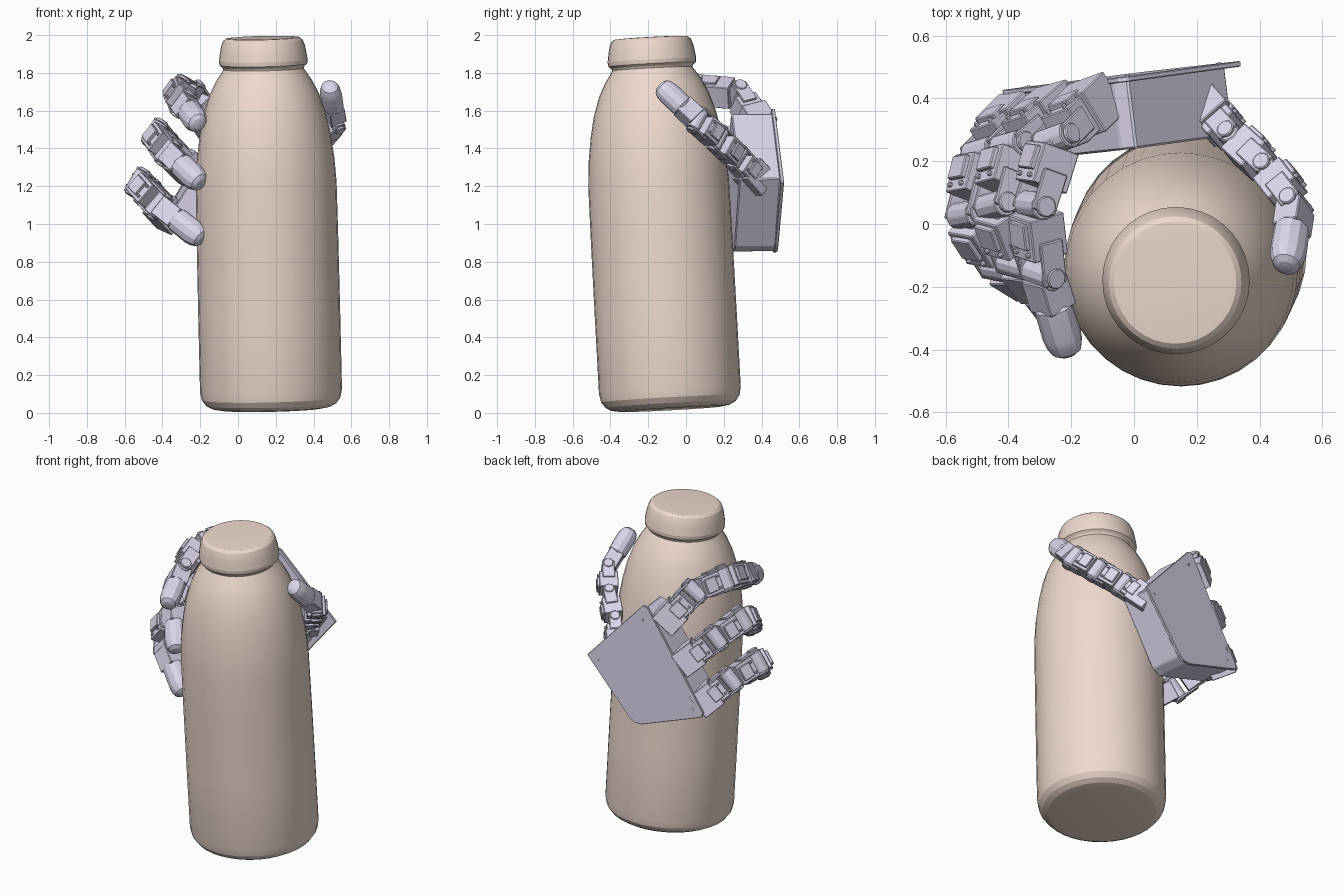
import bpy, bmesh, math
from mathutils import Vector, Matrix

if "Cube" in bpy.data.objects:
    bpy.data.objects.remove(bpy.data.objects["Cube"])


def material(name, color):
    m = bpy.data.materials.new(name)
    m.diffuse_color = (*color, 1)
    m.use_nodes = True
    m.node_tree.nodes["Principled BSDF"].inputs["Base Color"].default_value = m.diffuse_color
    return m


TAN = material("tan", (0.86, 0.70, 0.61))
LILAC = material("lilac", (0.72, 0.67, 0.84))


def finish(name, bm, mat, bevel=0.0, smooth=None):
    bmesh.ops.recalc_face_normals(bm, faces=bm.faces)
    me = bpy.data.meshes.new(name)
    bm.to_mesh(me)
    bm.free()
    me.materials.append(mat)
    ob = bpy.data.objects.new(name, me)
    bpy.context.collection.objects.link(ob)
    if bevel:
        mod = ob.modifiers.new("bevel", 'BEVEL')
        mod.width, mod.segments, mod.limit_method = bevel, 1, 'ANGLE'
    if smooth:
        bpy.ops.object.select_all(action='DESELECT')
        ob.select_set(True)
        bpy.context.view_layer.objects.active = ob
        bpy.ops.object.shade_smooth_by_angle(angle=math.radians(smooth))
    return ob


def frame(origin, along, side):
    """Matrix with x = side, y = along, z = normal."""
    y = Vector(along).normalized()
    z = Vector(side).cross(y).normalized()
    x = y.cross(z)
    m = Matrix((x, y, z)).transposed().to_4x4()
    m.translation = origin
    return m


def box(bm, m, center, size):
    bmesh.ops.create_cube(bm, size=1, matrix=m @ Matrix.Translation(center) @ Matrix.Diagonal((*size, 1)))


def drum(bm, m, center, radius, length, axis='x', n=12):
    rot = {'x': Matrix.Rotation(math.pi / 2, 4, 'Y'), 'z': Matrix.Identity(4)}[axis]
    bmesh.ops.create_cone(bm, cap_ends=True, segments=n, radius1=radius, radius2=radius,
                          depth=length, matrix=m @ Matrix.Translation(center) @ rot)


def lathe(name, profile, m, n, mat, squash=1.0, smooth=None):
    """Revolve (radius, distance) pairs around the local y axis."""
    bm = bmesh.new()
    rings = []
    for r, h in profile:
        rings.append([bm.verts.new(m @ Vector((r * math.cos(2 * math.pi * i / n), h,
                      squash * r * math.sin(2 * math.pi * i / n)))) for i in range(n)])
    for a, b in zip(rings, rings[1:]):
        for i in range(n):
            bm.faces.new((a[i], a[(i + 1) % n], b[(i + 1) % n], b[i]))
    bm.faces.new(rings[0])
    bm.faces.new(rings[-1])
    return finish(name, bm, mat, smooth=smooth)


# Bottle, leaning slightly along its axis
base, top = Vector((0.177, -0.08, 0.02)), Vector((0.131, -0.187, 1.988))
bottle = [(0.27, 0), (0.315, 0.008), (0.345, 0.025), (0.367, 0.055), (0.376, 0.10), (0.376, 0.5),
          (0.375, 0.9), (0.373, 1.2), (0.364, 1.33), (0.346, 1.46), (0.323, 1.57), (0.29, 1.67),
          (0.255, 1.74), (0.222, 1.79), (0.212, 1.805), (0.217, 1.815), (0.232, 1.828),
          (0.235, 1.85), (0.229, 1.89), (0.221, 1.93), (0.211, 1.955), (0.195, 1.968), (0.17, 1.970)]
lathe("bottle", bottle, frame(base, top - base, (1, 0, 0)), 36, TAN, smooth=14)

# Palm: back plate and body, both extruded from an outline in x, z
NORMAL = Vector((0.124, -0.992, -0.01))


def prism(name, outline, y_shift, depth, bevel):
    bm = bmesh.new()
    back = [bm.verts.new((x, 0.52 + 0.125 * (x - 0.34) - 0.01 * (z - 1.21) + y_shift, z)) for x, z in outline]
    front = [bm.verts.new(v.co + NORMAL * depth) for v in back]
    bm.faces.new(back)
    bm.faces.new(front)
    for i in range(len(back)):
        j = (i + 1) % len(back)
        bm.faces.new((back[i], back[j], front[j], front[i]))
    return finish(name, bm, LILAC, bevel)


prism("palm_plate", [(0.34, 1.22), (-0.02, 1.61), (-0.05, 1.61), (-0.42, 1.01), (-0.41, 0.98),
                     (-0.02, 0.85), (0.03, 0.853), (0.07, 0.885)], 0, 0.018, 0.003)
prism("palm_body", [(0.29, 1.24), (-0.02, 1.585), (-0.07, 1.56), (-0.40, 1.03), (-0.38, 0.98),
                    (-0.01, 0.855), (0.05, 0.88)], -0.012, 0.22, 0.006)

# Plate screws
bm = bmesh.new()
for x, z in [(0.27, 1.2), (-0.02, 1.52), (-0.35, 1.02), (0.01, 0.91)]:
    p = Vector((x, 0.52 + 0.125 * (x - 0.34), z))
    drum(bm, frame(p, (0, 0, 1), NORMAL.cross((0, 0, 1))), (0, 0, 0), 0.008, 0.006, 'z', 8)
finish("plate_screws", bm, LILAC)


def link(bm, m, length, w, t, out):
    """One motorised link: housing, lid, fork arms, horns, and hinge at the far end."""
    box(bm, m, (0, length * 0.42, 0), (w * 0.86, length * 0.6, t))
    box(bm, m, (0, length * 0.36, out * t * 0.5), (w * 0.6, length * 0.36, t * 0.25))
    box(bm, m, (0, length * 0.08, 0), (w * 0.5, length * 0.3, t * 0.5))
    for s in (-1, 1):
        box(bm, m, (s * w * 0.46, length * 0.78, 0), (w * 0.1, length * 0.62, t * 0.65))
        drum(bm, m, (s * w * 0.5, length, 0), t * 0.26, w * 0.12)
        for k in (-1, 1):
            drum(bm, m, (s * w * 0.24, length * (0.42 + 0.2 * k), out * t * 0.52), 0.009, 0.02, 'z', 8)
    drum(bm, m, (0, length, 0), t * 0.34, w * 0.86)


def finger(name, points, side, w=0.145, t=0.13):
    pts = [Vector(p) for p in points]
    bm = bmesh.new()
    # Knuckle motor seated on the palm
    box(bm, frame(pts[0], pts[1] - pts[0], side), (0, 0, 0), (w * 1.1, 0.14, t * 1.15))
    for p, q in zip(pts[:-2], pts[1:-1]):
        m = frame(p, q - p, side)
        axis = base.lerp(top, 0.65)
        out = 1 if (m.to_3x3() @ Vector((0, 0, 1))).dot(p - axis) > 0 else -1
        link(bm, m, (q - p).length, w, t, out)
    # Bracket and rounded tip
    p, q = pts[-2:]
    m, length = frame(p, q - p, side), (q - p).length
    box(bm, m, (0, length * 0.28, 0), (w * 0.8, length * 0.46, t * 0.8))
    finish(name, bm, LILAC, 0.004)
    r, end = w * 0.46, length + 0.055
    tip = [(r * 0.85, length * 0.45), (r, length * 0.5), (r * 1.02, end - r * 1.1), (r * 0.95, end - r * 0.65),
           (r * 0.78, end - r * 0.25), (r * 0.45, end - r * 0.05), (r * 0.12, end)]
    lathe(name + "_tip", tip, m, 12, LILAC, squash=0.9, smooth=20)


# Three fingers round the left side
HINGE = (0.5, 0.08, 0.86)
finger("upper_finger", [(-0.15, 0.37, 1.54), (-0.25, 0.27, 1.69), (-0.315, 0.06, 1.71),
                        (-0.29, -0.16, 1.64), (-0.225, -0.37, 1.55)], HINGE)
finger("middle_finger", [(-0.27, 0.35, 1.30), (-0.39, 0.25, 1.42), (-0.44, 0.06, 1.48),
                         (-0.37, -0.13, 1.38), (-0.225, -0.31, 1.24)], HINGE)
finger("lower_finger", [(-0.38, 0.33, 1.06), (-0.48, 0.23, 1.17), (-0.53, 0.03, 1.22),
                        (-0.42, -0.14, 1.10), (-0.225, -0.26, 0.945)], HINGE)

# Thumb round the right side
finger("thumb", [(0.24, 0.36, 1.25), (0.32, 0.27, 1.35), (0.43, 0.17, 1.45),
                 (0.515, 0.06, 1.55), (0.49, -0.10, 1.70)],
       Vector((0.2, -0.5, 0.5)).cross((0.8, 0.55, 0.1)), 0.135, 0.11)
